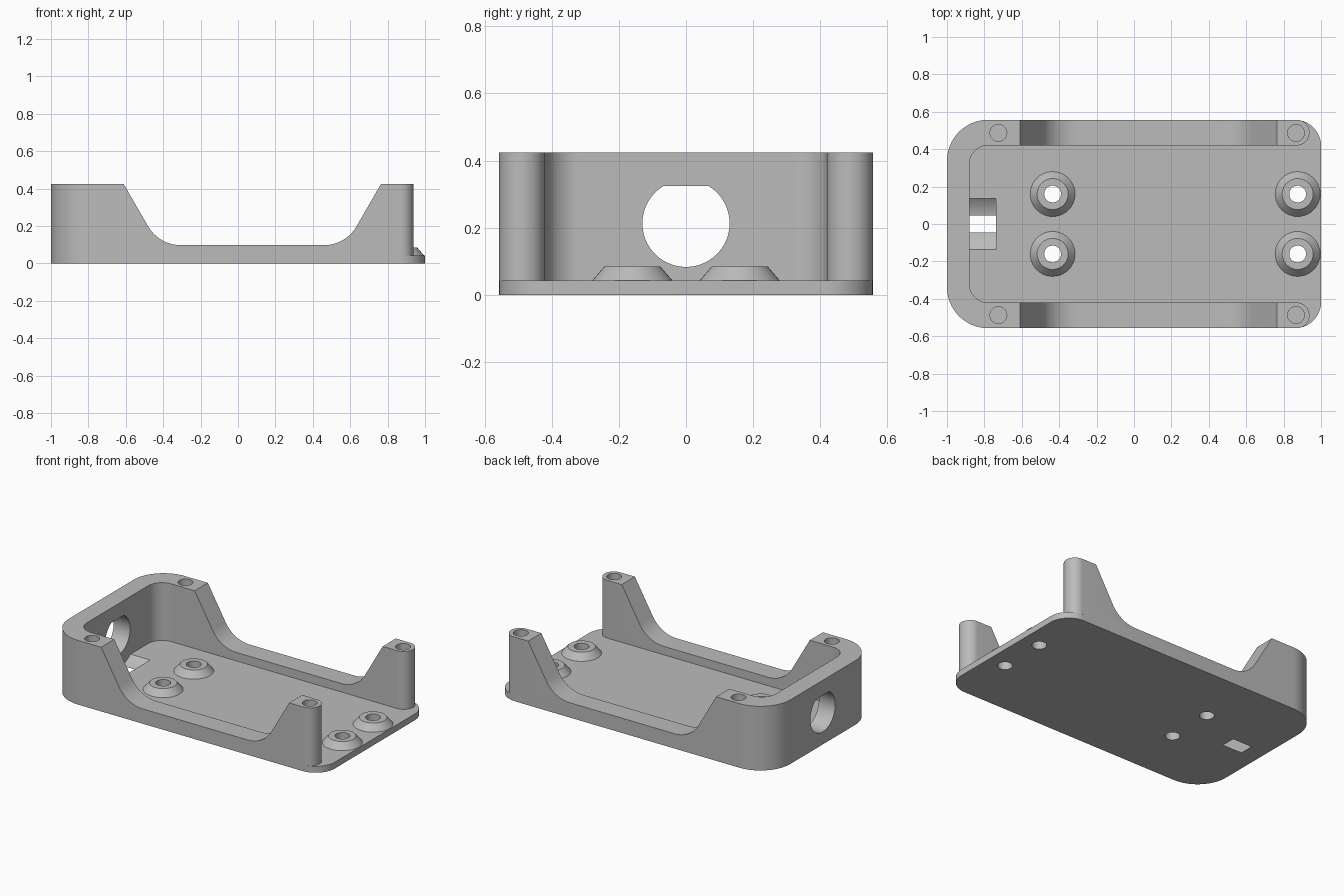
import bpy, bmesh
from math import sin, cos, pi, radians, sqrt, asin

cube = bpy.data.objects.get("Cube")
if cube:
    bpy.data.objects.remove(cube, do_unlink=True)

GREY = bpy.data.materials.new("plain grey")
GREY.use_nodes = True
GREY.diffuse_color = (0.5, 0.5, 0.5, 1)
GREY.node_tree.nodes["Principled BSDF"].inputs["Base Color"].default_value = (0.5, 0.5, 0.5, 1)

# Main sizes
HALF_Y, INNER_Y, INNER_X = 0.557, 0.42, -0.88
FLOOR, TOP, RAIL = 0.042, 0.424, 0.098
PORT_Z = 0.213


def arc(cx, cy, r, start, end, n=20):
    """Points on an arc, angles in degrees."""
    angles = [radians(start + (end - start) * i / n) for i in range(n + 1)]
    return [(cx + r * cos(a), cy + r * sin(a)) for a in angles]


def prism(name, outline, lo, hi, axis="z"):
    """Extrude a closed 2D outline along an axis."""
    place = {"z": lambda p, h: (p[0], p[1], h),
             "y": lambda p, h: (p[0], h, p[1]),
             "x": lambda p, h: (h, p[0], p[1])}[axis]
    bm = bmesh.new()
    low = [bm.verts.new(place(p, lo)) for p in outline]
    high = [bm.verts.new(place(p, hi)) for p in outline]
    bm.faces.new(low)
    bm.faces.new(high)
    for i in range(len(outline)):
        j = (i + 1) % len(outline)
        bm.faces.new((low[i], low[j], high[j], high[i]))
    return finish(name, bm)


def finish(name, bm):
    bmesh.ops.recalc_face_normals(bm, faces=bm.faces)
    mesh = bpy.data.meshes.new(name)
    bm.to_mesh(mesh)
    bm.free()
    mesh.materials.append(GREY)
    obj = bpy.data.objects.new(name, mesh)
    bpy.context.collection.objects.link(obj)
    return obj


def activate(obj):
    bpy.ops.object.select_all(action="DESELECT")
    obj.select_set(True)
    bpy.context.view_layer.objects.active = obj


def cut(obj, cutter):
    """Subtract a cutter and remove it."""
    mod = obj.modifiers.new("cut", "BOOLEAN")
    mod.operation, mod.solver, mod.object = "DIFFERENCE", "EXACT", cutter
    activate(obj)
    bpy.ops.object.modifier_apply(modifier=mod.name)
    bpy.data.objects.remove(cutter, do_unlink=True)


def drill(obj, x, y, r, lo, hi):
    cut(obj, prism("drill", arc(x, y, r, 0, 360, 40)[:-1], lo, hi))


def smooth(obj):
    activate(obj)
    bpy.ops.object.shade_smooth_by_angle(angle=radians(25))


# Rounded corners shared by the plate and the wall
back_left = arc(-0.78, HALF_Y - 0.22, 0.22, 90, 180)
front_left = arc(-0.78, 0.22 - HALF_Y, 0.22, 180, 270)

# Base plate
plate = prism("base_plate",
              back_left + front_left
              + arc(0.86, 0.14 - HALF_Y, 0.14, -90, 0)
              + arc(0.86, HALF_Y - 0.14, 0.14, 0, 90), 0, FLOOR)

# U-shaped wall with rounded free ends
end_r = (HALF_Y - INNER_Y) / 2
end_y = (HALF_Y + INNER_Y) / 2
wall = prism("surrounding_wall",
             back_left + front_left
             + arc(0.87, -end_y, end_r, -90, 90)
             + arc(-0.78, 0.1 - INNER_Y, 0.1, 270, 180)
             + arc(-0.78, INNER_Y - 0.1, 0.1, 180, 90)
             + arc(0.87, end_y, end_r, -90, 90), FLOOR, TOP)

# Sloped dip in both side rails
bend = 0.2
over = 0.1
rise = TOP + over - RAIL - bend / 2
run = bend * sin(radians(60)) + rise / sqrt(3)
dip = ([(-0.307 - run, TOP + over)]
       + arc(-0.307, RAIL + bend, bend, 210, 270)
       + arc(0.46, RAIL + bend, bend, 270, 330)
       + [(0.46 + run, TOP + over)])
cut(wall, prism("dip", dip, -0.7, 0.7, "y"))

# Port through the end wall, round with a flat top
flat = asin(0.112 / 0.13) * 180 / pi
cut(wall, prism("port", arc(0, PORT_Z, 0.13, 180 - flat, 360 + flat, 48), -1.1, -0.8, "x"))

# Screw holes in the four posts
for side in (-1, 1):
    for x in (-0.725, 0.866):
        drill(wall, x, side * 0.487, 0.045, 0.15, 0.5)

# Round clearance groove in the floor behind the port
cut(plate, prism("groove", arc(0, PORT_Z, 0.218, 0, 360, 96)[:-1], INNER_X, -0.737, "x"))

# Conical standoffs with through holes
standoff_profile = [(0.045, FLOOR), (0.12, FLOOR), (0.083, 0.085), (0.045, 0.085)]
for end, x in (("left", 0.875), ("right", -0.435)):
    for side, y in (("front", -0.16), ("back", 0.16)):
        drill(plate, x, y, 0.045, -0.1, 0.2)
        bm = bmesh.new()
        rings = [[bm.verts.new((px, py, z)) for px, py in arc(x, y, r, 0, 360, 40)[:-1]]
                 for r, z in standoff_profile]
        for k, ring in enumerate(rings):
            nxt = rings[(k + 1) % len(rings)]
            for i in range(len(ring)):
                j = (i + 1) % len(ring)
                bm.faces.new((ring[i], ring[j], nxt[j], nxt[i]))
        smooth(finish(f"standoff_{side}_{end}", bm))

smooth(plate)
smooth(wall)
